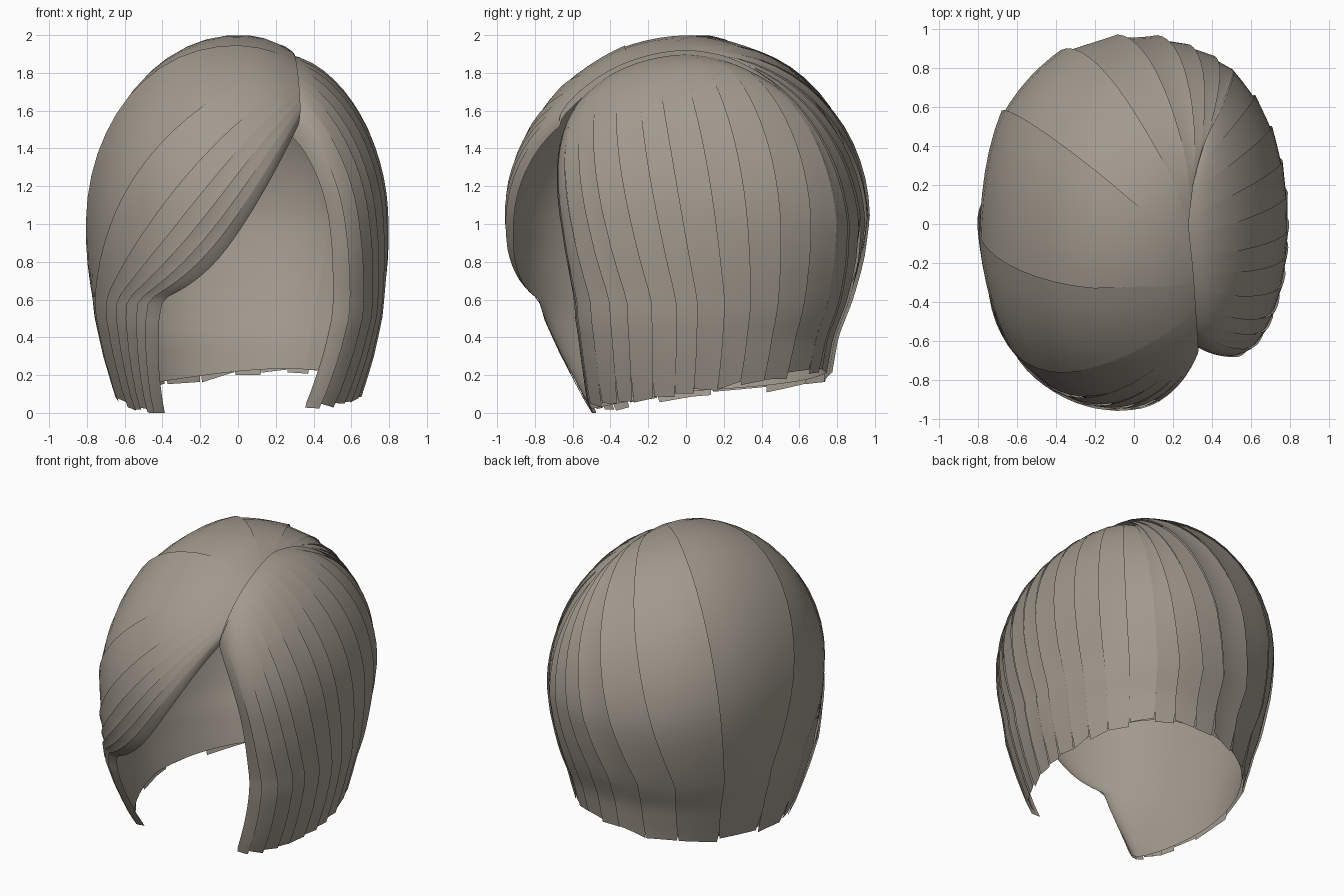
import bpy, math, random
from mathutils import Vector

if "Cube" in bpy.data.objects:
    bpy.data.objects.remove(bpy.data.objects["Cube"])

random.seed(4)
RX, RY = 0.79, 0.96                        # half width and half depth of the head of hair
PART = [(-0.69, 0.315), (-0.35, 0.29), (0.0, 0.27), (0.2, 0.285), (0.4, 0.33)]   # parting: y, x
SIDE = [(0.0, 0.78), (0.1, 0.83), (0.3, 0.905), (0.5, 0.96), (0.7, 0.985), (0.85, 1.0), (1.0, 1.0)]
BACK = [(0.0, 0.77), (0.2, 0.79), (0.4, 0.825), (0.6, 0.905), (0.8, 0.965), (1.0, 1.0)]
LEFT_CUTS = [0, 0.025, 0.05, 0.08, 0.115, 0.16, 0.235, 0.36, 0.49, 0.61, 0.71, 0.80, 0.87, 0.94, 1]
RIGHT_CUTS = [0, 0.05, 0.12, 0.19, 0.25, 0.33, 0.41, 0.48, 0.57, 0.66, 0.76, 0.87, 1]

hair = bpy.data.materials.new("taupe_hair")
hair.diffuse_color = (0.36, 0.32, 0.27, 1)
hair.use_nodes = True
hair.node_tree.nodes["Principled BSDF"].inputs["Base Color"].default_value = hair.diffuse_color


def interp(table, v):
    for (a, p), (b, q) in zip(table, table[1:]):
        if v <= b:
            return p + (q - p) * max(0, (v - a) / (b - a))
    return table[-1][1]


def ring(z, ang):
    """Relative horizontal radius at height z: boxy dome, tapered skirt, nape drawn in."""
    boxy = 1 + 0.04 * math.sin(2 * ang) ** 2 * min(1, z / 0.5)
    if z > 1:
        return boxy * math.sqrt(max(0, 1 - (z - 1) ** 2))
    nape = max(0, -math.cos(ang))
    return boxy * (interp(SIDE, z) * (1 - nape) + interp(BACK, z) * nape)


def surf(left, s, t, off=0.0, dz=0.0):
    """s: 0 at the face opening, 1 at centre back. t: 0 at the parting, 1 at the hem."""
    s = max(0.0, min(1.0, s))
    y = -0.69 + 1.09 * s
    x = interp(PART, y) + (0.015 if left else 0)
    nx, ny = x / RX, y / RY
    root = Vector((nx, ny, math.sqrt(1 - nx * nx - ny * ny)))
    th = math.radians(-32 - 183 * s if left else 46 + 99 * s)
    low = Vector((math.sin(th) * 0.917, -math.cos(th) * 0.917, -0.4))
    tuck = (0.045 * math.exp(-s / 0.02) if left else 0.12 * math.exp(-s / 0.06))
    groove = (0.015 if left else 0.045) * math.exp(-t / 0.07)
    split = 0.72
    edge = (1 - s) ** 4
    if t < split:                          # sweep over the dome
        d = root.slerp(low, t / split)
        bow = math.sin(math.pi * t / split) * edge
        if left:
            d.z -= 0.2 * bow
        else:
            d.x += 0.07 * bow
        d.normalize()
        z, ang = 1 + d.z, math.atan2(d.x, -d.y)
    else:                                  # hang down to the hem
        f = (t - split) / (1 - split)
        hem = 0.10 - 0.10 * math.cos(th) + dz
        if math.cos(th) < 0:
            hem -= 0.06 * math.sin(th) * math.cos(th)
        if left:
            hem -= 0.02 * edge
        z = 0.6 + (hem - 0.6) * f
        if left:
            ang = th - math.radians(12) * edge * f
            tuck *= 1 + f * f
        else:
            ang = th - math.radians(6) * edge * f * f
    k = 1 - tuck - groove + off
    r = ring(z, ang) * k
    if z > 1:
        z = 1 + (z - 1) * k
    return (RX * r * math.sin(ang), -RY * r * math.cos(ang), max(z, 0.0))


def grid(name, cols, rows, point):
    verts = [point(i / cols, j / rows) for j in range(rows + 1) for i in range(cols + 1)]
    w = cols + 1
    faces = [(j * w + i, j * w + i + 1, (j + 1) * w + i + 1, (j + 1) * w + i)
             for j in range(rows) for i in range(cols)]
    me = bpy.data.meshes.new(name)
    me.from_pydata(verts, [], faces)
    me.materials.append(hair)
    ob = bpy.data.objects.new(name, me)
    bpy.context.collection.objects.link(ob)
    bpy.context.view_layer.objects.active = ob
    for o in bpy.context.selected_objects:
        o.select_set(False)
    ob.select_set(True)
    bpy.ops.object.shade_smooth_by_angle(angle=math.radians(40))
    return ob


def lock(name, left, a, b):
    """One flattish overlapping lock between a and b, ragged at the tip."""
    lift = random.uniform(0.010, 0.016)
    tip_a, tip_b = random.uniform(-0.02, 0.02), random.uniform(-0.02, 0.02)
    mid, half = (a + b) / 2, (b - a) / 2
    flat = 0.013 if half > 0.045 and left else 0.004

    def point(u, t):
        w = 2 * u - 1
        narrow = 1.08 - 0.13 * max(0, (t - 0.85) / 0.15) ** 2
        if a <= 0 and w < 0:
            narrow = 1.0
        grow = min(1, t / 0.35)
        off = grow * (lift * (u - 0.6) + flat * w * w)
        return surf(left, mid + half * w * narrow, t, off, tip_a + (tip_b - tip_a) * u)
    return grid(name, 6, 26, point)


# Overlapping locks swept to either side of the parting
for label, left, cuts in (("left", True, LEFT_CUTS), ("right", False, RIGHT_CUTS)):
    for i, (a, b) in enumerate(zip(cuts, cuts[1:])):
        lock(f"{label}_lock_{i + 1}", left, a, b)

    # Smooth inner lining, meeting the locks at the face opening
    def lining(u, t, left=left):
        s = u ** 1.6
        depth = (0.035 - 0.015 * t ** 4) * (1 - math.exp(-s / 0.04))
        return surf(left, s, t, -depth - 0.003, 0.02)
    grid(f"{label}_lining", 48, 28, lining)
